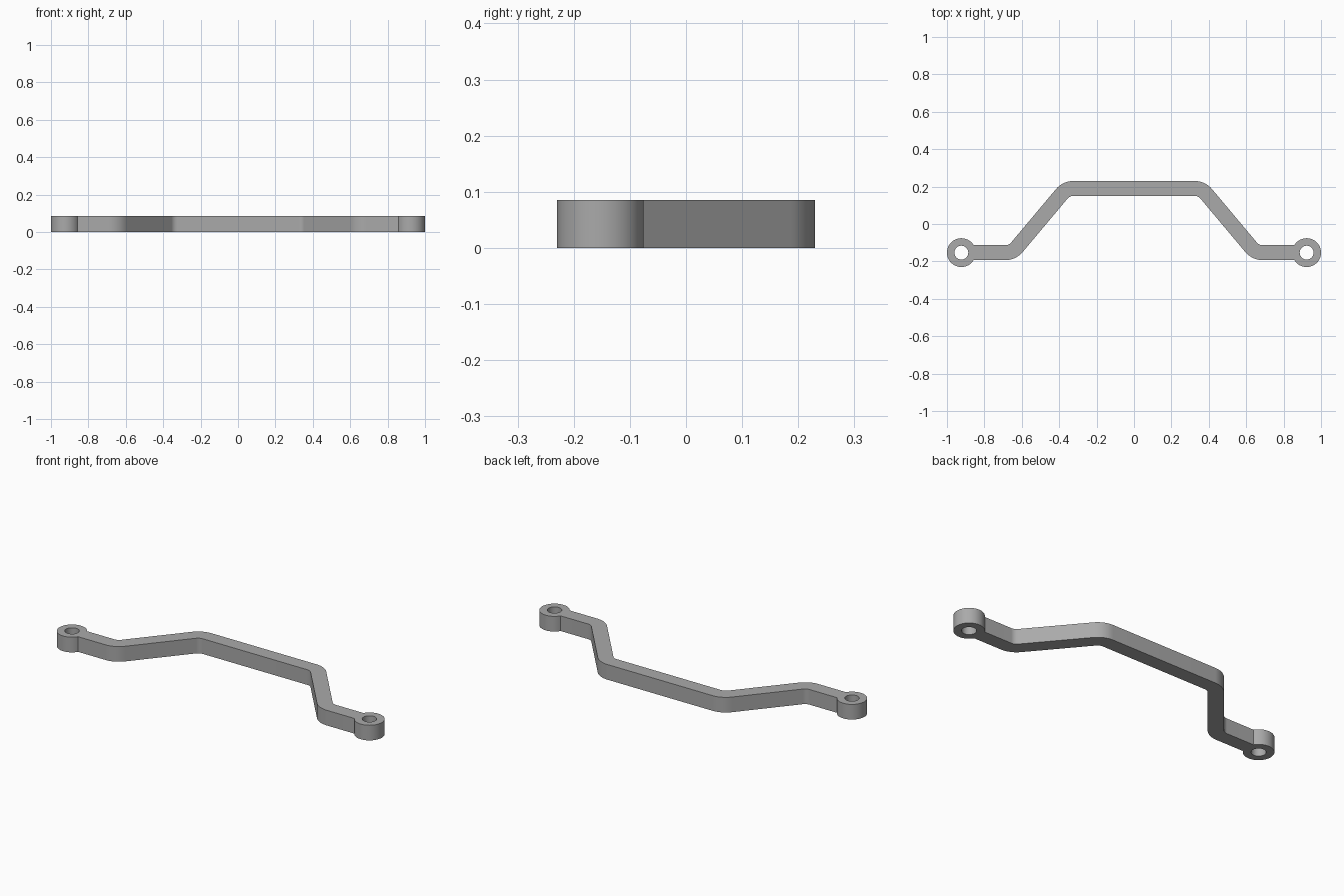
import bpy, bmesh
from math import sin, cos, tan, asin, radians, pi

if "Cube" in bpy.data.objects:
    bpy.data.objects.remove(bpy.data.objects["Cube"])

HEIGHT, HALF_W, BEND = 0.085, 0.04, 0.08      # bar height, half width, bend radius
Y_TOP, Y_END = 0.19, -0.153                   # centre lines of the two levels
X_TOP, X_LOW = 0.362, 0.65                    # corners of the centre line
BOSS_X, BOSS_R, HOLE_R = 0.923, 0.077, 0.037
SLOPE = radians(50)
SET_BACK = BEND * tan(SLOPE / 2)


def arc(cx, cy, r, a0, a1, steps):
    return [(cx + r * cos(a0 + (a1 - a0) * i / steps),
             cy + r * sin(a0 + (a1 - a0) * i / steps)) for i in range(steps + 1)]


def bar_edge(side):
    """One edge of the right half of the bar, from the middle outwards."""
    upper = arc(X_TOP - SET_BACK, Y_TOP - BEND, BEND + side * HALF_W,
                pi / 2, pi / 2 - SLOPE, 12)
    lower = arc(X_LOW + SET_BACK, Y_END + BEND, BEND - side * HALF_W,
                1.5 * pi - SLOPE, 1.5 * pi, 12)
    return upper + lower


# Outline: upper edge, rounded eye, lower edge, then the mirrored half
join = pi - asin(HALF_W / BOSS_R)
half = bar_edge(1) + arc(BOSS_X, Y_END, BOSS_R, join, -join, 56) + bar_edge(-1)[::-1]
outline = half + [(-x, y) for x, y in reversed(half)]
holes = [arc(s * BOSS_X, Y_END, HOLE_R, 0, 2 * pi, 48)[:-1] for s in (-1, 1)]

# Filled flat curve, extruded to a solid
curve = bpy.data.curves.new("bracket_handle", "CURVE")
curve.dimensions = "2D"
curve.fill_mode = "BOTH"
curve.extrude = HEIGHT / 2
for loop in [outline] + holes:
    spline = curve.splines.new("POLY")
    spline.points.add(len(loop) - 1)
    for point, (x, y) in zip(spline.points, loop):
        point.co = (x, y, 0, 1)
    spline.use_cyclic_u = True
handle = bpy.data.objects.new("bracket_handle", curve)
bpy.context.collection.objects.link(handle)
bpy.ops.object.select_all(action="DESELECT")
handle.select_set(True)
bpy.context.view_layer.objects.active = handle
bpy.ops.object.convert(target="MESH")

# Weld the caps to the walls and stand it on the ground
bm = bmesh.new()
bm.from_mesh(handle.data)
bmesh.ops.remove_doubles(bm, verts=bm.verts, dist=0.0001)
bmesh.ops.recalc_face_normals(bm, faces=bm.faces)
bmesh.ops.translate(bm, verts=bm.verts, vec=(0, 0, HEIGHT / 2))
bm.to_mesh(handle.data)
bm.free()
bpy.ops.object.shade_smooth_by_angle(angle=radians(30))

# Plain grey finish
grey = bpy.data.materials.new("grey")
grey.use_nodes = True
colour = (0.4, 0.4, 0.4, 1)
grey.diffuse_color = colour
grey.node_tree.nodes["Principled BSDF"].inputs["Base Color"].default_value = colour
handle.data.materials.clear()
handle.data.materials.append(grey)
